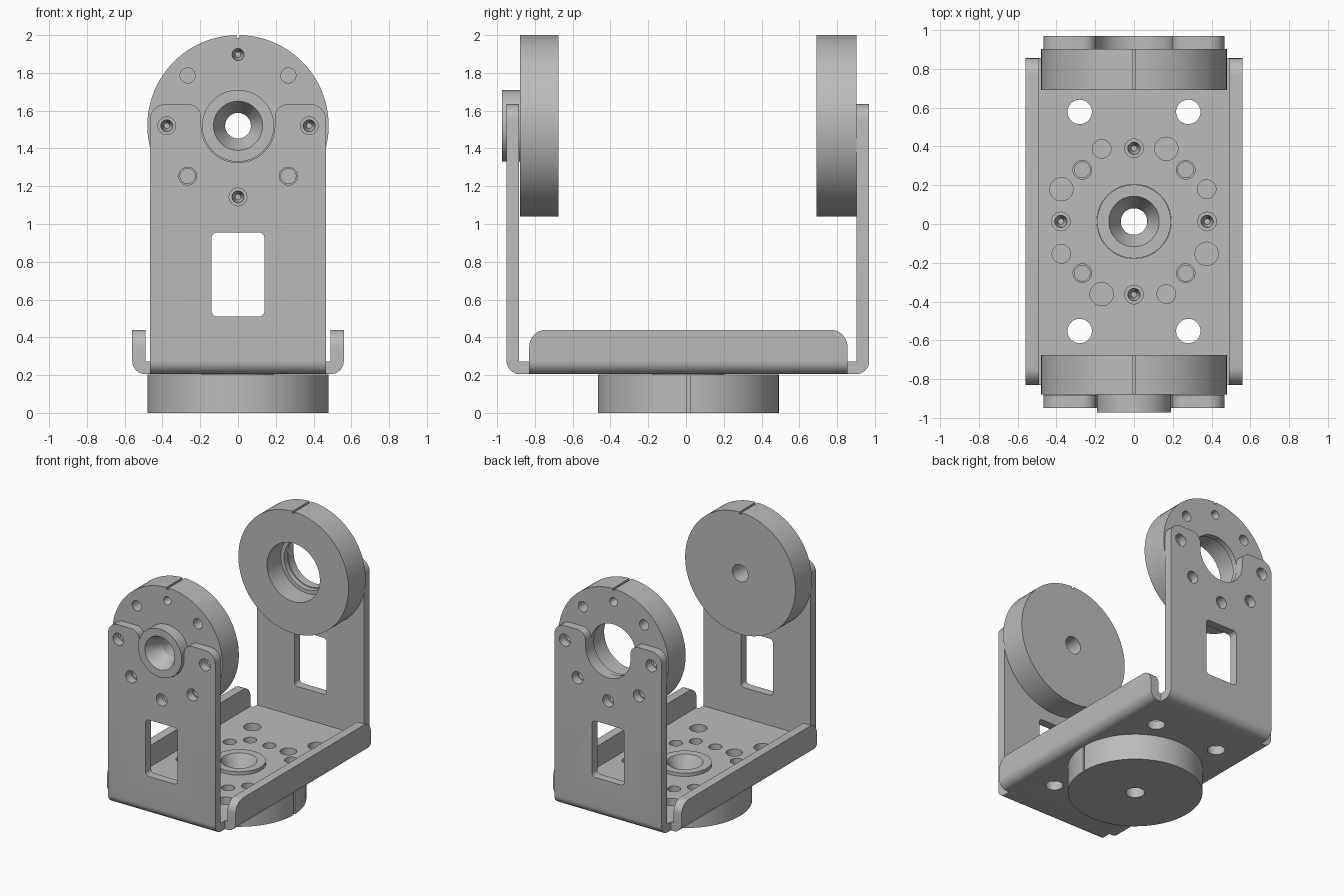
import bpy, bmesh
from math import sin, cos, pi, radians
from mathutils import Matrix, Vector

if "Cube" in bpy.data.objects:
    bpy.data.objects.remove(bpy.data.objects["Cube"], do_unlink=True)

grey = bpy.data.materials.new("satin grey")
grey.use_nodes = True
COLOUR = (0.5, 0.5, 0.5, 1)
grey.diffuse_color = COLOUR
grey.node_tree.nodes["Principled BSDF"].inputs["Base Color"].default_value = COLOUR

CY = 0.013                      # middle of the base in y
HUB_Z = 1.52                    # height of the pivot axis
W = 0.467                       # half width of the bracket
PITCH = 0.377                   # screw circle radius
ALONG_Y = Matrix.Rotation(pi / 2, 4, 'X')


def arc(cx, cy, r, a0, a1, n=8):
    return [(cx + r * cos(radians(a0 + (a1 - a0) * i / n)),
             cy + r * sin(radians(a0 + (a1 - a0) * i / n))) for i in range(n + 1)]


def polar(r, degrees):
    return r * cos(radians(degrees)), r * sin(radians(degrees))


def make(name, bm):
    bmesh.ops.recalc_face_normals(bm, faces=bm.faces)
    mesh = bpy.data.meshes.new(name)
    bm.to_mesh(mesh)
    bm.free()
    mesh.materials.append(grey)
    ob = bpy.data.objects.new(name, mesh)
    bpy.context.collection.objects.link(ob)
    return ob


def extrude(bm, points, direction):
    """Closed prism from 3D outline points."""
    face = bm.faces.new([bm.verts.new(p) for p in points])
    out = bmesh.ops.extrude_face_region(bm, geom=[face])
    moved = [v for v in out["geom"] if isinstance(v, bmesh.types.BMVert)]
    bmesh.ops.translate(bm, verts=moved, vec=direction)


def drill(bm, x, y, z0, z1, r, tip=None, frame=Matrix()):
    """Round cutter from z0 to z1; tip is the radius at z0."""
    move = Matrix.Translation((x, y, (z0 + z1) / 2))
    bmesh.ops.create_cone(bm, cap_ends=True, segments=32, radius1=r if tip is None else tip,
                          radius2=r, depth=z1 - z0, matrix=frame @ move)


def boolean(ob, cutter, operation):
    mod = ob.modifiers.new("cut", 'BOOLEAN')
    mod.object, mod.operation, mod.solver = cutter, operation, 'EXACT'
    bpy.context.view_layer.objects.active = ob
    bpy.ops.object.modifier_apply(modifier=mod.name)
    bpy.data.objects.remove(cutter, do_unlink=True)


def smooth(ob):
    bpy.ops.object.select_all(action='DESELECT')
    ob.select_set(True)
    bpy.context.view_layer.objects.active = ob
    bpy.ops.object.shade_smooth_by_angle(angle=radians(25))


# Bracket: bent U sheet, trimmed to the outline of the forked uprights
y0, y1, t, r = -0.95, 0.97, 0.067, 0.07
z0, top = 0.205, 1.635
u = ([(y0, top)] + arc(y0 + r, z0 + r, r, 180, 270) + arc(y1 - r, z0 + r, r, 270, 360)
     + [(y1, top), (y1 - t, top), (y1 - t, z0 + t), (y0 + t, z0 + t), (y0 + t, top)])
bm = bmesh.new()
extrude(bm, [(-W, y, z) for y, z in u], (2 * W, 0, 0))
bracket = make("bracket", bm)

notch = 0.195
half = arc(W - 0.085, top - 0.085, 0.085, 0, 90) + arc(notch + 0.07, top - 0.07, 0.07, 90, 180)
outline = ([(W, 0.1)] + [(x, z - 0.0005) for x, z in half]
           + arc(0, HUB_Z, notch, 0, -180, 24)
           + [(-x, z - 0.0005) for x, z in reversed(half)] + [(-W, 0.1)])
bm = bmesh.new()
extrude(bm, [(x * 1.0001, -1.2, z) for x, z in outline], (0, 2.4, 0))
boolean(bracket, make("fork_outline", bm), 'INTERSECT')

# Openings in the bracket
bm = bmesh.new()
corners = [(0.11, 0.925, 0), (-0.11, 0.925, 90), (-0.11, 0.54, 180), (0.11, 0.54, 270)]
window = [p for x, z, a in corners for p in arc(x, z, 0.03, a, a + 90)]
extrude(bm, [(x, -1.2, z) for x, z in window], (0, 2.4, 0))
for a in range(180, 361, 45):
    x, z = polar(PITCH, a)
    drill(bm, x, z + HUB_Z, -1.2, 1.2, 0.047, frame=ALONG_Y)
for a in range(0, 360, 45):
    x, y = polar(PITCH, a)
    drill(bm, x, y + CY, 0.1, 0.4, 0.048)
for a in range(0, 360, 90):
    for offset, radius in ((24, 0.048), (66, 0.06)):
        x, y = polar(0.41, a + offset)
        drill(bm, x, y + CY, 0.1, 0.4, radius)
for sx in (-1, 1):
    for sy in (-1, 1):
        drill(bm, sx * 0.28, CY + sy * 0.565, 0.1, 0.4, 0.063)
drill(bm, 0, CY, 0.1, 0.4, 0.192)
boolean(bracket, make("bracket_holes", bm), 'DIFFERENCE')
smooth(bracket)

# Side flanges, with rounded upper ends
for name, s in (("left_flange", 1), ("right_flange", -1)):
    prof = ([(W, z0)] + arc(0.49, z0 + r, r, 270, 360)
            + [(0.56, 0.44), (0.49, 0.44), (0.49, z0 + t), (W, z0 + t)])
    bm = bmesh.new()
    extrude(bm, [(s * x, -0.83, z) for x, z in prof], (0, 1.685, 0))
    ends = [e for e in bm.edges if all(v.co.z > 0.43 for v in e.verts)
            and abs(e.verts[0].co.y - e.verts[1].co.y) < 0.01]
    bmesh.ops.bevel(bm, geom=ends, offset=0.09, segments=8, profile=0.5, affect='EDGES')
    smooth(make(name, bm))


def horn(name, profile, frame):
    """Turned disc with eight blind screw holes and an index groove."""
    bm = bmesh.new()
    verts = [bm.verts.new((x, 0, z)) for x, z in profile]
    edges = [bm.edges.new((verts[i - 1], verts[i])) for i in range(len(verts))]
    bmesh.ops.spin(bm, geom=verts + edges, cent=(0, 0, 0), axis=(0, 0, 1),
                   angle=2 * pi, steps=96, use_merge=True)
    bmesh.ops.remove_doubles(bm, verts=bm.verts, dist=0.0001)
    disc = make(name, bm)
    bm = bmesh.new()
    for a in range(0, 360, 45):
        x, y = polar(PITCH, a)
        drill(bm, x, y, 0.11, 0.25, 0.04, tip=0.04 if a % 90 else 0.015)
    groove = Matrix.Translation((0.485, 0, 0.1)) @ Matrix.Diagonal((0.04, 0.018, 0.5, 1))
    bmesh.ops.create_cube(bm, size=1, matrix=groove)
    boolean(disc, make(name + "_holes", bm), 'DIFFERENCE')
    disc.data.transform(frame)
    smooth(disc)


def facing(location, z_axis):
    """Frame whose groove points up and whose screw face looks along z_axis."""
    z, x = Vector(z_axis), Vector((0, 0, 1))
    m = Matrix((x, z.cross(x), z)).transposed().to_4x4()
    return Matrix.Translation(location) @ m


# Hubbed discs under the base and behind the front upright; open ring at the back
hubbed = [(0.068, 0), (0.48, 0), (0.48, 0.2045), (0.19, 0.2045), (0.19, 0.298),
          (0.13, 0.298), (0.068, 0.17)]
ring = [(0.23, 0), (0.48, 0), (0.48, 0.212), (0.2, 0.212), (0.2, 0.17), (0.23, 0.17)]
horn("base_disc", hubbed, Matrix.Translation((0, CY, 0)))
horn("front_disc", hubbed, facing((0, -0.675, HUB_Z), (0, -1, 0)))
horn("back_ring", ring, facing((0, 0.69, HUB_Z), (0, 1, 0)))
